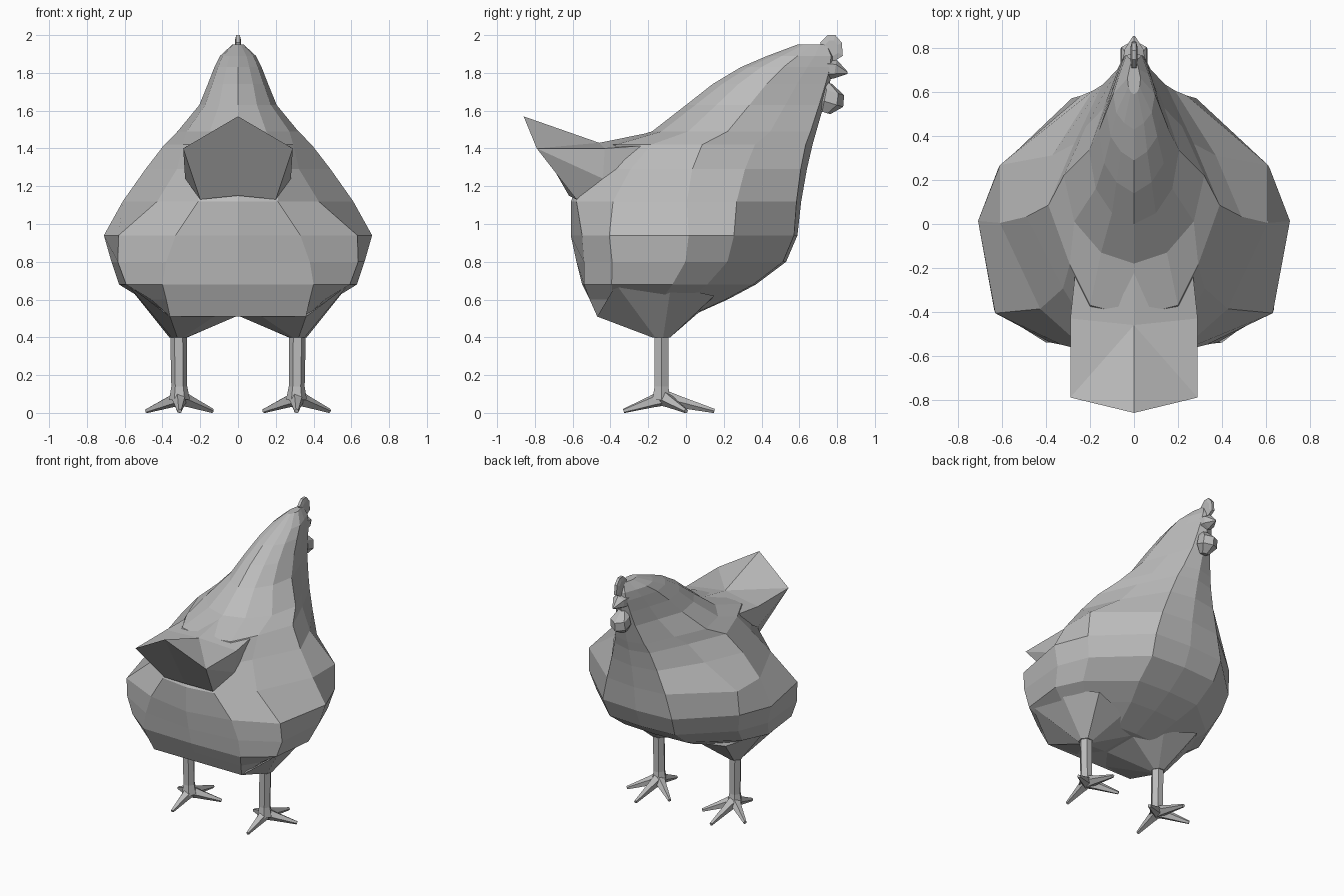
import bpy, bmesh, math
from mathutils import Vector

cube = bpy.data.objects.get("Cube")
if cube:
    bpy.data.objects.remove(cube, do_unlink=True)

grey = bpy.data.materials.new("plain_grey")
grey.use_nodes = True
GREY = (0.5, 0.5, 0.5, 1)
grey.diffuse_color = GREY
grey.node_tree.nodes["Principled BSDF"].inputs["Base Color"].default_value = GREY


def add_object(name, bm):
    bmesh.ops.recalc_face_normals(bm, faces=bm.faces)
    mesh = bpy.data.meshes.new(name)
    bm.to_mesh(mesh)
    bm.free()
    mesh.materials.append(grey)
    obj = bpy.data.objects.new(name, mesh)
    bpy.context.scene.collection.objects.link(obj)
    return obj


def loft(name, rings):
    """Bridge closed rings of equal length and cap both ends."""
    bm = bmesh.new()
    loops = [[bm.verts.new(p) for p in ring] for ring in rings]
    n = len(loops[0])
    for a, b in zip(loops, loops[1:]):
        for i in range(n):
            j = (i + 1) % n
            bm.faces.new((a[i], a[j], b[j], b[i]))
    bm.faces.new(loops[0])
    bm.faces.new(loops[-1])
    return add_object(name, bm)


def circle(centre, axis, radius, sides):
    q = Vector(axis).to_track_quat('Z', 'Y')
    return [Vector(centre) + q @ Vector((radius * math.cos(a), radius * math.sin(a), 0))
            for a in (2 * math.pi * (i + 0.5) / sides for i in range(sides))]


def tube(name, path, radii, sides=6):
    path = [Vector(p) for p in path]
    axis = path[-1] - path[0]
    return loft(name, [circle(p, axis, r, sides) for p, r in zip(path, radii)])


def mirrored_name(name, side):
    return ("left_" if side > 0 else "right_") + name


# Body and neck: horizontal sections
# (z, back y, front y, half width, shoulder and hind share of it, back corner x, corner inset)
SECTIONS = [
    (0.51, -0.47, 0.02, 0.38, 0.88, 0.95, 0.36, 0.0),
    (0.60, -0.51, 0.22, 0.50, 0.88, 0.92, 0.38, 0.0),
    (0.68, -0.55, 0.37, 0.63, 0.86, 0.94, 0.40, 0.01),
    (0.80, -0.58, 0.53, 0.67, 0.87, 0.95, 0.38, 0.04),
    (0.94, -0.61, 0.59, 0.71, 0.87, 0.89, 0.33, 0.06),
    (1.12, -0.61, 0.61, 0.61, 1.0, 0.70, 0.21, 0.03),
    (1.29, -0.53, 0.64, 0.49, 0.76, 0.66, 0.22, 0.07),
    (1.42, -0.42, 0.67, 0.39, 0.70, 0.75, 0.20, 0.05),
    (1.49, -0.18, 0.69, 0.32, 0.68, 0.85, 0.15, 0.05),
    (1.63, 0.00, 0.73, 0.205, 0.68, 0.85, 0.10, 0.05),
    (1.74, 0.14, 0.76, 0.16, 0.68, 0.85, 0.08, 0.05),
    (1.83, 0.29, 0.78, 0.125, 0.70, 0.85, 0.06, 0.04),
    (1.89, 0.43, 0.78, 0.095, 0.70, 0.85, 0.045, 0.03),
    (1.95, 0.59, 0.75, 0.03, 0.70, 0.85, 0.015, 0.01),
]


def section(z, back, front, half, shoulder, hind, corner, inset):
    neck = min(max((z - 1.0) / 0.45, 0), 1)
    outline = [(0, 1), (0.40 - 0.03 * neck, 0.985 - 0.02 * neck), (shoulder, 0.72),
               (1, 0.52 - 0.06 * neck), (hind, 0.17 + 0.05 * neck)]
    side = [(u * half, back + v * (front - back), z) for u, v in outline]
    side.append((corner, back + inset, z))
    return side + [(0, back, z)] + [(-x, y, h) for x, y, h in side[:0:-1]]


loft("body", [section(*s) for s in SECTIONS])

# Tail: half of a faceted wedge, mirrored
bm = bmesh.new()
tip, corner, ridge, root, flank, under, base, front, shoulder = [bm.verts.new(p) for p in (
    (0, -0.86, 1.57), (0.29, -0.79, 1.40), (0, -0.46, 1.43), (0.29, -0.43, 1.40),
    (0.28, -0.44, 1.24), (0.20, -0.58, 1.13), (0, -0.62, 1.15),
    (0, -0.21, 1.48), (0.26, -0.15, 1.42))]
for face in ((tip, corner, ridge), (corner, root, ridge), (corner, flank, root),
             (corner, under, flank), (tip, base, under, corner),
             (ridge, root, shoulder, front), (root, flank, shoulder)):
    bm.faces.new(face)
copy = bmesh.ops.duplicate(bm, geom=bm.verts[:] + bm.edges[:] + bm.faces[:])["geom"]
bmesh.ops.scale(bm, vec=(-1, 1, 1), verts=[v for v in copy if isinstance(v, bmesh.types.BMVert)])
bmesh.ops.remove_doubles(bm, verts=bm.verts, dist=0.001)
add_object("tail", bm)

# Thighs, shanks and toes
THIGH_TOP = [(0.585, -0.37, 0.68), (0.58, -0.08, 0.67), (0.43, 0.15, 0.62), (0.18, 0.10, 0.56),
             (0.0, -0.02, 0.515), (0.0, -0.30, 0.515), (0.12, -0.46, 0.515), (0.36, -0.47, 0.51)]
for s in (1, -1):
    hip, ankle = Vector((s * 0.315, -0.13, 0.42)), Vector((s * 0.31, -0.13, 0.07))
    top = [Vector((s * x, y, z)) for x, y, z in THIGH_TOP]
    low = []
    for p in top:
        out = Vector((p.x - hip.x, p.y - hip.y, 0)).normalized() * 0.05
        low.append(Vector((hip.x, hip.y, 0.40)) + out)
    loft(mirrored_name("thigh", s), [low, top])
    tube(mirrored_name("shank", s), [hip, hip.lerp(ankle, 0.8), ankle], [0.044, 0.042, 0.055])
    toes = {"outer_toe": (0.485, 0.0), "inner_toe": (0.135, 0.0),
            "middle_toe": (0.31, 0.15), "hind_toe": (0.31, -0.33)}
    for name, (x, y) in toes.items():
        end = Vector((s * x, y, 0.01))
        start = Vector((s * 0.31, -0.12, 0.08))
        tube(mirrored_name(name, s), [start, start.lerp(end, 0.3), end], [0.045, 0.033, 0.012], 5)

# Comb: thin rounded plate
profile = [(0.71, 1.96), (0.75, 2.0), (0.79, 2.0), (0.825, 1.96), (0.83, 1.89), (0.78, 1.86), (0.73, 1.9)]
centre_y, centre_z = 0.77, 1.93
rings = []
for x, scale in ((-0.016, 0.6), (-0.01, 1), (0.01, 1), (0.016, 0.6)):
    rings.append([(x, centre_y + (y - centre_y) * scale, centre_z + (z - centre_z) * scale)
                  for y, z in profile])
loft("comb", rings)

# Beak and wattle
tube("beak", [(0, 0.73, 1.82), (0, 0.79, 1.82), (0, 0.855, 1.80)], [0.06, 0.05, 0.006], 6)
wattle_rings = [(0.745, 1.75, 0.03), (0.775, 1.70, 0.065), (0.765, 1.64, 0.07), (0.735, 1.59, 0.03)]
loft("wattle", [circle((0, y, z), (0, 0.3, 1), r, 6) for y, z, r in wattle_rings])
